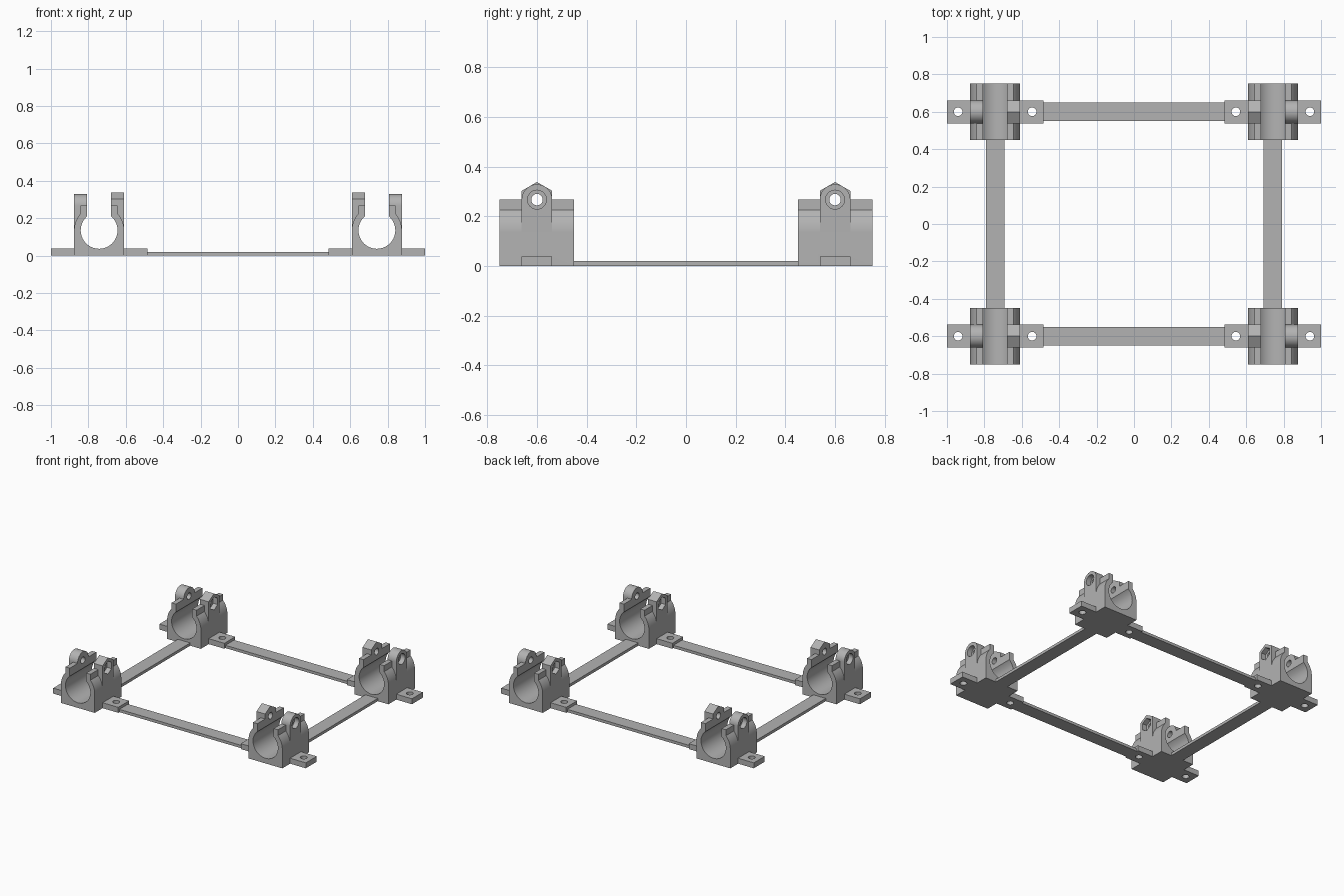
import bpy, bmesh
from math import pi, sin, cos, asin, radians

if "Cube" in bpy.data.objects:
    bpy.data.objects.remove(bpy.data.objects["Cube"])

grey = bpy.data.materials.new("grey plastic")
grey.use_nodes = True
colour = (0.45, 0.45, 0.45, 1)
grey.diffuse_color = colour
grey.node_tree.nodes["Principled BSDF"].inputs["Base Color"].default_value = colour

# Main dimensions
CX, CY = 0.7425, 0.6          # clamp centres
HALF, LENGTH = 0.1335, 0.15   # half width and half length of the clamp body
BORE_Z, BORE_R = 0.135, 0.0985
NECK, SLOT = 0.099, 0.0645    # outer and inner half widths of the neck
TOP = 0.267                   # top of the neck and height of the bolt axis
TAB, TAB_Y, TAB_Z = 0.2575, 0.0615, 0.039


def prism(name, points, axis, start, end):
    """Extrude a 2D outline along an axis."""
    place = {"X": lambda p, t: (t, p[0], p[1]),
             "Y": lambda p, t: (p[0], t, p[1]),
             "Z": lambda p, t: (p[0], p[1], t)}[axis]
    bm = bmesh.new()
    a = [bm.verts.new(place(p, start)) for p in points]
    b = [bm.verts.new(place(p, end)) for p in points]
    bm.faces.new(a)
    bm.faces.new(b[::-1])
    for i in range(len(a)):
        j = (i + 1) % len(a)
        bm.faces.new((a[j], a[i], b[i], b[j]))
    bmesh.ops.recalc_face_normals(bm, faces=bm.faces)
    mesh = bpy.data.meshes.new(name)
    bm.to_mesh(mesh)
    bm.free()
    mesh.materials.append(grey)
    ob = bpy.data.objects.new(name, mesh)
    bpy.context.scene.collection.objects.link(ob)
    return ob


def arc(u, v, r, a0, a1, n):
    return [(u + r * cos(a0 + (a1 - a0) * i / n), v + r * sin(a0 + (a1 - a0) * i / n))
            for i in range(n + 1)]


def ring(u, v, r, n=48):
    return arc(u, v, r, pi / 2, 2.5 * pi, n)[:-1]


def rect(u0, u1, v0, v1):
    return [(u0, v0), (u1, v0), (u1, v1), (u0, v1)]


# Clamp body: straight sides curving in to a narrow neck
turn = pi / 2 - asin(NECK / HALF)
right_side = [(HALF, 0)] + arc(0, BORE_Z, HALF, 0, turn, 14)
right_side[-1] = (NECK, BORE_Z + HALF * sin(turn))
right_side.append((NECK, TOP))
outline = right_side + [(-x, z) for x, z in reversed(right_side)]
clamp = prism("clamp", outline, "Y", -LENGTH, LENGTH)

# Lugs: round on the outer side, hexagonal on the inner side
base = BORE_Z + 0.002
round_lug = [(-TAB_Y, base), (TAB_Y, base)] + arc(0, TOP, TAB_Y, 0, pi, 32)
hex_r = TAB_Y / cos(pi / 6)
hex_lug = [(-TAB_Y, base), (TAB_Y, base)] + arc(0, TOP, hex_r, pi / 6, 5 * pi / 6, 2)
additions = [
    prism("tab", rect(-TAB, TAB, -TAB_Y, TAB_Y), "Z", 0, TAB_Z),
    prism("round_lug", round_lug, "X", 0, HALF),
    prism("hex_lug", hex_lug, "X", -HALF, 0),
]
# Bore, slot, bolt hole with head and nut pockets, and screw holes
cuts = [
    prism("bore", ring(0, BORE_Z, BORE_R, 64), "Y", -0.3, 0.3),
    prism("slot", rect(-SLOT, SLOT, BORE_Z, 0.5), "Y", -0.31, 0.31),
    prism("bolt_hole", ring(0, TOP, 0.023), "X", -0.3, 0.3),
    prism("head_pocket", ring(0, TOP, 0.038), "X", HALF - 0.035, 0.3),
    prism("nut_pocket", ring(0, TOP, 0.046, 6), "X", -0.3, 0.035 - HALF),
    prism("screw_hole", ring(0.198, 0, 0.023), "Z", -0.1, 0.1),
    prism("screw_hole", ring(-0.198, 0, 0.023), "Z", -0.1, 0.1),
]
for tool in additions + cuts:
    tool.hide_render = True
    mod = clamp.modifiers.new(tool.name, "BOOLEAN")
    mod.operation = "UNION" if tool in additions else "DIFFERENCE"
    mod.solver = "EXACT"
    mod.object = tool

# Bake the clamp and drop its helpers
graph = bpy.context.evaluated_depsgraph_get()
clamp_mesh = bpy.data.meshes.new_from_object(clamp.evaluated_get(graph))
for ob in [clamp] + additions + cuts:
    bpy.data.objects.remove(ob)
clamp_mesh.name = "clamp"
clamp_mesh.shade_smooth()
clamp_mesh.set_sharp_from_angle(angle=radians(25))

# Four clamps, round lugs facing outwards
for side, sx in (("left", 1), ("right", -1)):
    for end, sy in (("front", -1), ("back", 1)):
        ob = bpy.data.objects.new(f"{end}_{side}_clamp", clamp_mesh)
        ob.location = (sx * CX, sy * CY, 0)
        ob.rotation_euler.z = 0 if sx > 0 else pi
        bpy.context.scene.collection.objects.link(ob)

# Thin bars joining the clamps
BAR, BAR_Z = 0.049, 0.02
for name, s in (("front", -1), ("back", 1)):
    x = CX - TAB
    prism(name + "_bar", rect(-x, x, s * CY - BAR, s * CY + BAR), "Z", 0, BAR_Z)
for name, s in (("right", -1), ("left", 1)):
    y = CY - LENGTH
    prism(name + "_bar", rect(s * CX - BAR, s * CX + BAR, -y, y), "Z", 0, BAR_Z)
